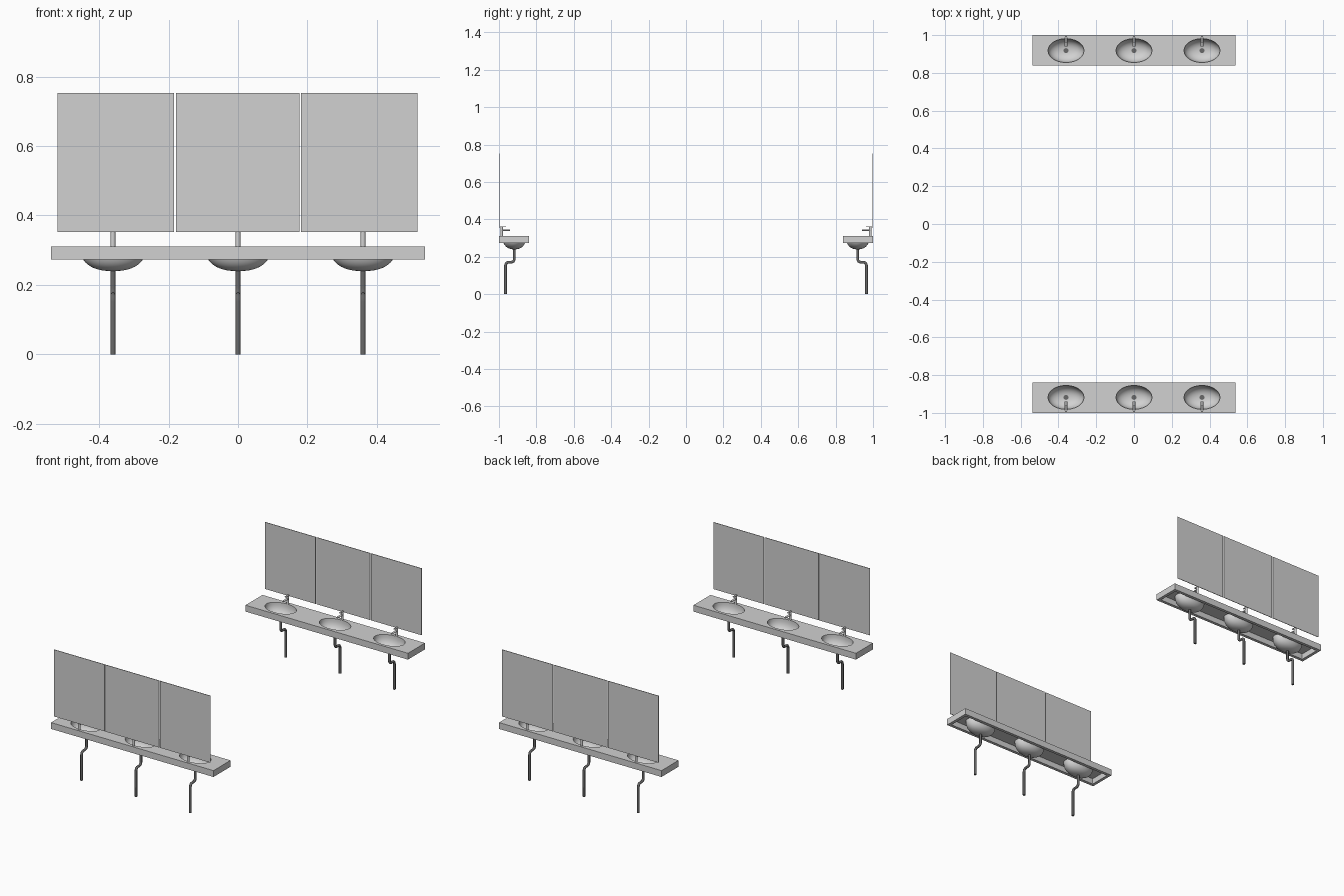
import bpy, bmesh, math
from mathutils import Vector, Matrix

cube = bpy.data.objects.get("Cube")
if cube:
    bpy.data.objects.remove(cube, do_unlink=True)


def material(name, value):
    m = bpy.data.materials.new(name)
    m.use_nodes = True
    color = (value, value, value, 1)
    m.diffuse_color = color
    m.node_tree.nodes["Principled BSDF"].inputs["Base Color"].default_value = color
    return m


LIGHT = material("light grey", 0.64)
DARK = material("dark grey", 0.14)


def make(name, bm, mat):
    bmesh.ops.recalc_face_normals(bm, faces=bm.faces)
    me = bpy.data.meshes.new(name)
    bm.to_mesh(me)
    bm.free()
    ob = bpy.data.objects.new(name, me)
    bpy.context.collection.objects.link(ob)
    me.materials.append(mat)
    return ob


def smooth(ob):
    bpy.ops.object.select_all(action='DESELECT')
    ob.select_set(True)
    bpy.context.view_layer.objects.active = ob
    bpy.ops.object.shade_smooth_by_angle(angle=math.radians(40))


def box(name, x, y, z, mat):
    """Box from (min, max) pairs."""
    bm = bmesh.new()
    size = [abs(a[1] - a[0]) for a in (x, y, z)]
    mid = Vector([(a[0] + a[1]) / 2 for a in (x, y, z)])
    bmesh.ops.create_cube(bm, size=1, matrix=Matrix.Translation(mid) @ Matrix.Diagonal(size + [1]))
    return make(name, bm, mat)


def cylinder(name, at, rx, ry, height, mat, sides=32, turn=Matrix()):
    bm = bmesh.new()
    bmesh.ops.create_cone(bm, cap_ends=True, segments=sides, radius1=1, radius2=1, depth=height,
                          matrix=Matrix.Translation(at) @ turn @ Matrix.Diagonal((rx, ry, 1, 1)))
    ob = make(name, bm, mat)
    smooth(ob)
    return ob


def cut(ob, cutter):
    """Subtract the cutter and discard it."""
    mod = ob.modifiers.new("cut", 'BOOLEAN')
    mod.operation, mod.solver, mod.object = 'DIFFERENCE', 'EXACT', cutter
    bpy.context.view_layer.update()
    dg = bpy.context.evaluated_depsgraph_get()
    me = bpy.data.meshes.new_from_object(ob.evaluated_get(dg))
    ob.modifiers.clear()
    ob.data = me
    bpy.data.objects.remove(cutter, do_unlink=True)


def bowl(name, x, y):
    """Open, slightly full-bellied half ellipsoid, rim flush with the counter top."""
    bm = bmesh.new()
    bmesh.ops.create_uvsphere(bm, u_segments=40, v_segments=24, radius=1)
    bmesh.ops.delete(bm, geom=[v for v in bm.verts if v.co.z > 0.01], context='VERTS')
    for v in bm.verts:
        rho = v.co.xy.length
        swell = rho ** (FULLNESS - 1) if rho > 0.001 else 1
        v.co = (v.co.x * swell, v.co.y * swell, -abs(v.co.z) ** FULLNESS)
    bmesh.ops.transform(bm, verts=bm.verts, matrix=Matrix.Translation((x, y, TOP))
                        @ Matrix.Diagonal((BOWL_X, BOWL_Y, TOP - 0.24, 1)))
    smooth(make(name, bm, LIGHT))


def pipe(name, points, radius, bend, mat):
    """Round tube through the points, with rounded corners."""
    pts = [Vector(p) for p in points]
    path = [pts[0]]
    for a, b, c in zip(pts, pts[1:], pts[2:]):
        p, q = b + (a - b).normalized() * bend, b + (c - b).normalized() * bend
        for i in range(7):
            t = i / 6
            path.append(p * (1 - t) ** 2 + b * 2 * t * (1 - t) + q * t * t)
    path.append(pts[-1])
    cu = bpy.data.curves.new(name, 'CURVE')
    cu.dimensions = '3D'
    cu.bevel_depth, cu.bevel_resolution, cu.use_fill_caps = radius, 3, True
    sp = cu.splines.new('POLY')
    sp.points.add(len(path) - 1)
    for sp_point, co in zip(sp.points, path):
        sp_point.co = (*co, 1)
    cu.materials.append(mat)
    ob = bpy.data.objects.new(name, cu)
    bpy.context.collection.objects.link(ob)


TOP, BOTTOM, CEILING = 0.311, 0.273, 0.307
BOWL_X, BOWL_Y, FULLNESS = 0.095, 0.063, 0.83
RIM = 0.018
SINKS = {"right": -0.36, "middle": 0.0, "left": 0.36}
MIRRORS = {"right": (-0.519, -0.184), "middle": (-0.179, 0.177), "left": (0.182, 0.517)}

for row, s in (("front", -1), ("back", 1)):
    wall, edge, mid = s * 1.0, s * 0.839, s * 0.918

    # Counter: hollow underneath, with oval openings
    counter = box(row + "_counter", (-0.538, 0.538), (edge, wall), (BOTTOM, TOP), LIGHT)
    cut(counter, box("cutter", (-0.538 + RIM, 0.538 - RIM), (edge + s * RIM, wall - s * RIM),
                     (BOTTOM - 0.1, CEILING), LIGHT))
    for x in SINKS.values():
        cut(counter, cylinder("cutter", (x, mid, TOP), BOWL_X, BOWL_Y, 0.06, LIGHT, 40))

    for side, x in SINKS.items():
        tag = f"{row}_{side}_"
        bowl(tag + "basin", x, mid)
        cylinder(tag + "drain", (x, mid, 0.243), 0.013, 0.013, 0.004, DARK, 24)

        # Waste pipe stepping back towards the wall
        back = s * 0.965
        pipe(tag + "waste_pipe", [(x, mid, 0.242), (x, mid, 0.171), (x, back, 0.171), (x, back, 0)],
             0.0075, 0.02, DARK)

        # Tap: post, spout and lever
        cylinder(tag + "tap_post", (x, s * 0.986, 0.335), 0.007, 0.007, 0.05, LIGHT, 16)
        cylinder(tag + "tap_spout", (x, s * 0.964, 0.342), 0.007, 0.004, 0.048, LIGHT, 16,
                 Matrix.Rotation(math.pi / 2, 4, 'X'))
        box(tag + "tap_lever", (x - 0.005, x + 0.005), (s * 0.962, s * 0.994), (0.359, 0.362), LIGHT)

    # Wall mirrors
    for side, span in MIRRORS.items():
        box(f"{row}_{side}_mirror", span, (s * 0.997, s * 1.0), (0.353, 0.753), LIGHT)
